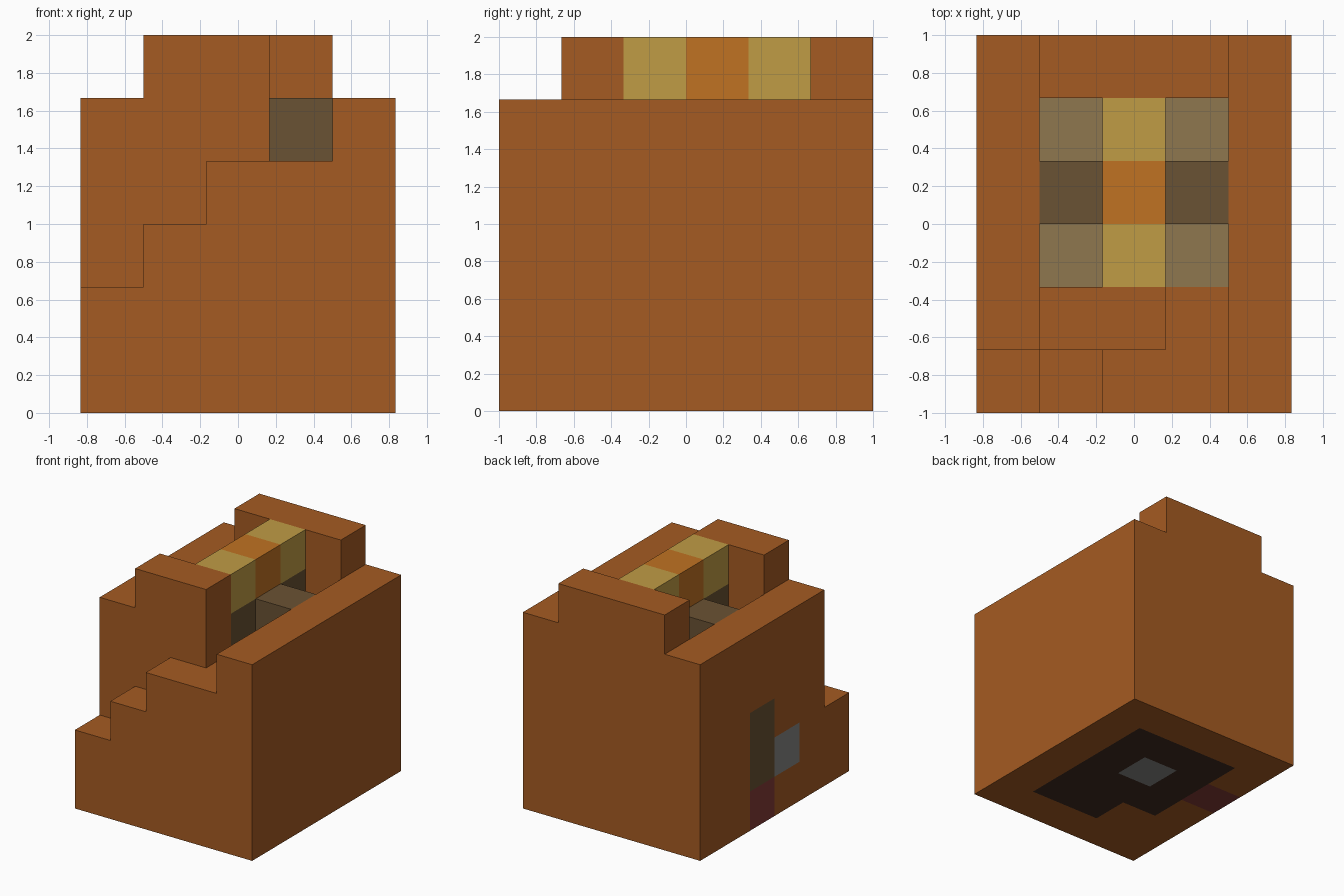
import bpy
import bmesh

CELL = 1 / 3  # every part sits on a 5 x 6 x 6 grid of cubes

cube = bpy.data.objects.get("Cube")
if cube:
    bpy.data.objects.remove(cube, do_unlink=True)


def material(name, hex_code):
    """Flat material from an sRGB hex code."""
    rgb = [int(hex_code[i:i + 2], 16) / 255 for i in (0, 2, 4)]
    lin = [c / 12.92 if c <= 0.04045 else ((c + 0.055) / 1.055) ** 2.4 for c in rgb]
    mat = bpy.data.materials.new(name)
    mat.use_nodes = True
    mat.diffuse_color = (*lin, 1)
    mat.node_tree.nodes["Principled BSDF"].inputs["Base Color"].default_value = (*lin, 1)
    return mat


ORANGE = material("burnt orange", "a55b22")
AMBER = material("amber", "c07222")
YELLOW = material("straw yellow", "c09c45")
TAN = material("tan", "8f774f")
BROWN = material("dark brown", "6a5233")
BLACK = material("brown black", "412b21")
GREY = material("grey", "868684")
RED = material("dark red", "843a36")


def slab(name, profile, y0, y1, mat):
    """Extrude an x-z outline, in grid cells, from row y0 to row y1."""
    bm = bmesh.new()
    verts = [bm.verts.new(((x - 2.5) * CELL, (y0 - 3) * CELL, z * CELL)) for x, z in profile]
    face = bm.faces.new(verts)
    result = bmesh.ops.extrude_face_region(bm, geom=[face])
    moved = [g for g in result["geom"] if isinstance(g, bmesh.types.BMVert)]
    bmesh.ops.translate(bm, verts=moved, vec=(0, (y1 - y0) * CELL, 0))
    bmesh.ops.recalc_face_normals(bm, faces=bm.faces)
    mesh = bpy.data.meshes.new(name)
    bm.to_mesh(mesh)
    bm.free()
    mesh.materials.append(mat)
    obj = bpy.data.objects.new(name, mesh)
    bpy.context.collection.objects.link(obj)
    return obj


def box(name, xs, ys, zs, mat):
    """Box spanning grid ranges along each axis."""
    (x0, x1), (z0, z1) = xs, zs
    return slab(name, [(x0, z0), (x1, z0), (x1, z1), (x0, z1)], *ys, mat)


# Outer stairs along the front
slab("front_stairs", [(0, 0), (5, 0), (5, 5), (4, 5), (4, 4), (2, 4),
                      (2, 3), (1, 3), (1, 2), (0, 2)], 0, 1, ORANGE)

# Front wall with the entrance gap, and back wall
slab("front_wall", [(0, 0), (2, 0), (2, 1), (4, 1), (4, 0), (5, 0), (5, 5), (4, 5),
                    (4, 4), (3, 4), (3, 6), (1, 6), (1, 5), (0, 5)], 1, 2, ORANGE)
slab("back_wall", [(0, 0), (5, 0), (5, 5), (4, 5), (4, 6),
                   (1, 6), (1, 5), (0, 5)], 5, 6, ORANGE)

# Side walls; the right one holds a door and a small window
box("left_wall", (4, 5), (2, 5), (0, 5), ORANGE)
side = (0, 1)
box("right_wall_rear", side, (4, 5), (0, 5), ORANGE)
box("door_sill", side, (3, 4), (0, 1), RED)
box("door", side, (3, 4), (1, 3), BROWN)
box("wall_above_door", side, (3, 4), (3, 5), ORANGE)
box("wall_below_window", side, (2, 3), (0, 1), ORANGE)
box("window", side, (2, 3), (1, 2), GREY)
box("wall_above_window", side, (2, 3), (2, 5), ORANGE)

# Underside floor around a grey centre block
box("floor_rear", (1, 4), (4, 5), (0, 1), BLACK)
box("floor_front", (1, 4), (2, 3), (0, 1), BLACK)
box("floor_entrance", (2, 4), (1, 2), (0, 1), BLACK)
for name, x in (("right", 1), ("left", 3)):
    box("floor_" + name, (x, x + 1), (3, 4), (0, 1), BLACK)
box("floor_centre", (2, 3), (3, 4), (0, 1), GREY)

# Upper deck with a dark cross-shaped base for the beam
box("deck", (1, 4), (2, 5), (1, 4), TAN)
box("beam_base", (2, 3), (2, 5), (4, 5), BROWN)
for name, x in (("right", 1), ("left", 3)):
    box("cross_block_" + name, (x, x + 1), (3, 4), (4, 5), BROWN)

# Ridge beam in three blocks
for name, y, mat in (("front", 2, YELLOW), ("middle", 3, AMBER), ("rear", 4, YELLOW)):
    box("beam_" + name, (2, 3), (y, y + 1), (5, 6), mat)
